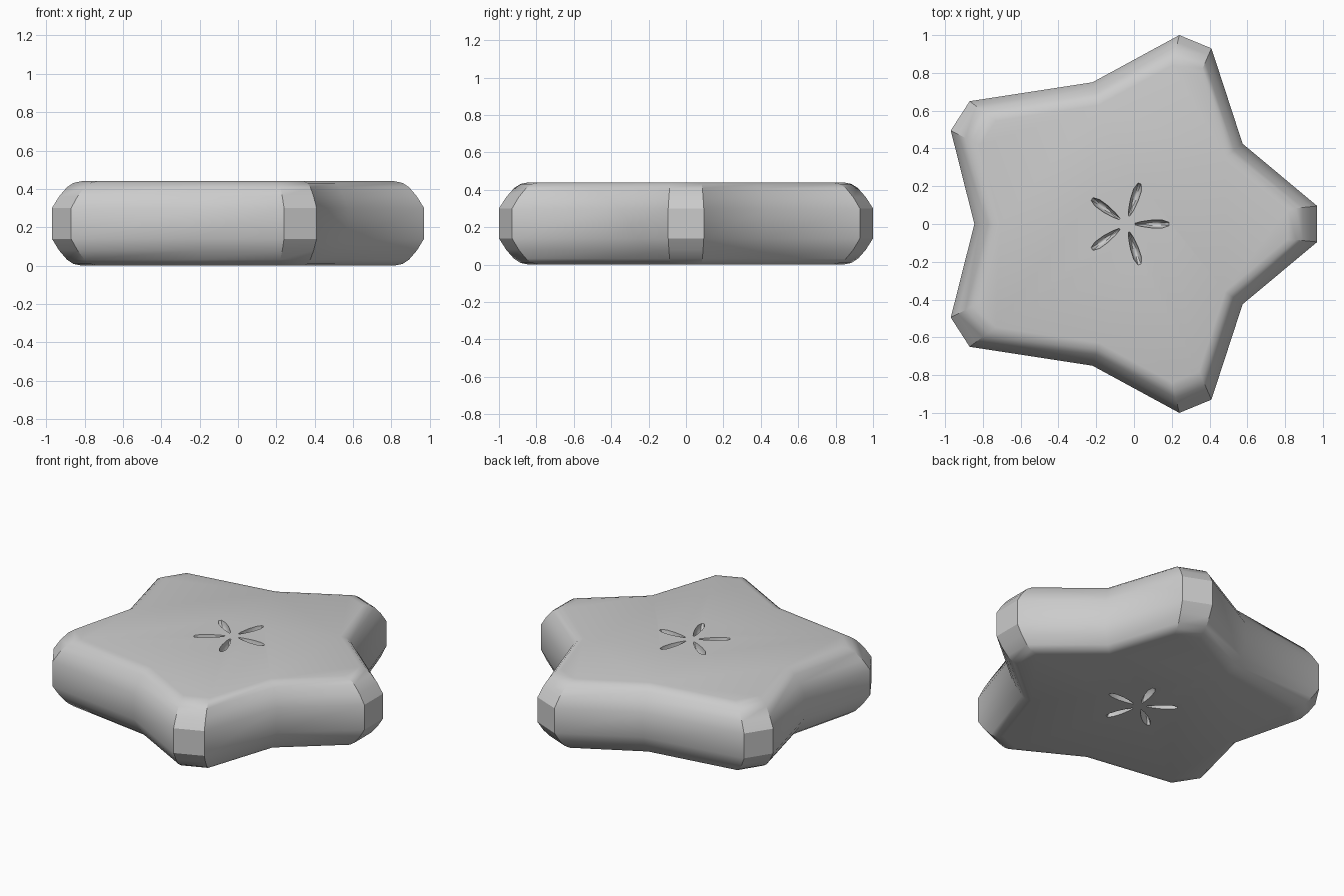
import bpy, bmesh, math
from mathutils import Matrix

if "Cube" in bpy.data.objects:
    bpy.data.objects.remove(bpy.data.objects["Cube"], do_unlink=True)

HEIGHT = 0.44
grey = bpy.data.materials.new("plain_grey")
grey.use_nodes = True
grey.diffuse_color = (0.6, 0.6, 0.6, 1)
grey.node_tree.nodes["Principled BSDF"].inputs["Base Color"].default_value = (0.6, 0.6, 0.6, 1)


def make_object(name, bm):
    bmesh.ops.recalc_face_normals(bm, faces=bm.faces)
    mesh = bpy.data.meshes.new(name)
    bm.to_mesh(mesh)
    bm.free()
    mesh.materials.append(grey)
    obj = bpy.data.objects.new(name, mesh)
    bpy.context.collection.objects.link(obj)
    return obj


# Star outline: one half, mirrored across the x axis
half = [(0.97, 0.095), (0.575, 0.425), (0.41, 0.93), (0.24, 1.0),
        (-0.22, 0.75), (-0.87, 0.65), (-0.97, 0.495)]
outline = half + [(-0.845, 0)] + [(x, -y) for x, y in reversed(half)]

# Rounded rim: (scale, height above the middle), mirrored downwards
rim = [(1.0, 0.08), (0.962, 0.14), (0.92, 0.188), (0.885, 0.211), (0.84, 0.22)]
levels = [(s, -z) for s, z in reversed(rim)] + rim

bm = bmesh.new()
rings = [[bm.verts.new((x * s, y * s, HEIGHT / 2 + z)) for x, y in outline]
         for s, z in levels]
count = len(outline)
for low, high in zip(rings, rings[1:]):
    for i in range(count):
        j = (i + 1) % count
        bm.faces.new((low[i], low[j], high[j], high[i]))
bm.faces.new(rings[0][::-1])
bm.faces.new(rings[-1])
slice_body = make_object("star_slice", bm)

# Five tapered seed hollows, cut into both the top and the bottom
bm = bmesh.new()
for z in (0, HEIGHT):
    for k in range(5):
        seed = bmesh.ops.create_uvsphere(bm, u_segments=10, v_segments=8, radius=1)["verts"]
        for v in seed:
            v.co.y *= 0.75 + 0.3 * v.co.x
            v.co.x = 0.135 + 0.095 * v.co.x
            v.co.y *= 0.028
            v.co.z *= 0.05
        turn = Matrix.Translation((-0.04, 0, z)) @ Matrix.Rotation(k * math.tau / 5, 4, "Z")
        bmesh.ops.transform(bm, matrix=turn, verts=seed)
cutter = make_object("seed_cutter", bm)
cutter.hide_render = True

cut = slice_body.modifiers.new("seed_hollows", "BOOLEAN")
cut.operation = "DIFFERENCE"
cut.solver = "EXACT"
cut.object = cutter
bpy.ops.object.select_all(action="DESELECT")
slice_body.select_set(True)
bpy.context.view_layer.objects.active = slice_body
bpy.ops.object.modifier_apply(modifier=cut.name)
bpy.data.objects.remove(cutter, do_unlink=True)
bpy.ops.object.shade_smooth_by_angle(angle=math.radians(31))
